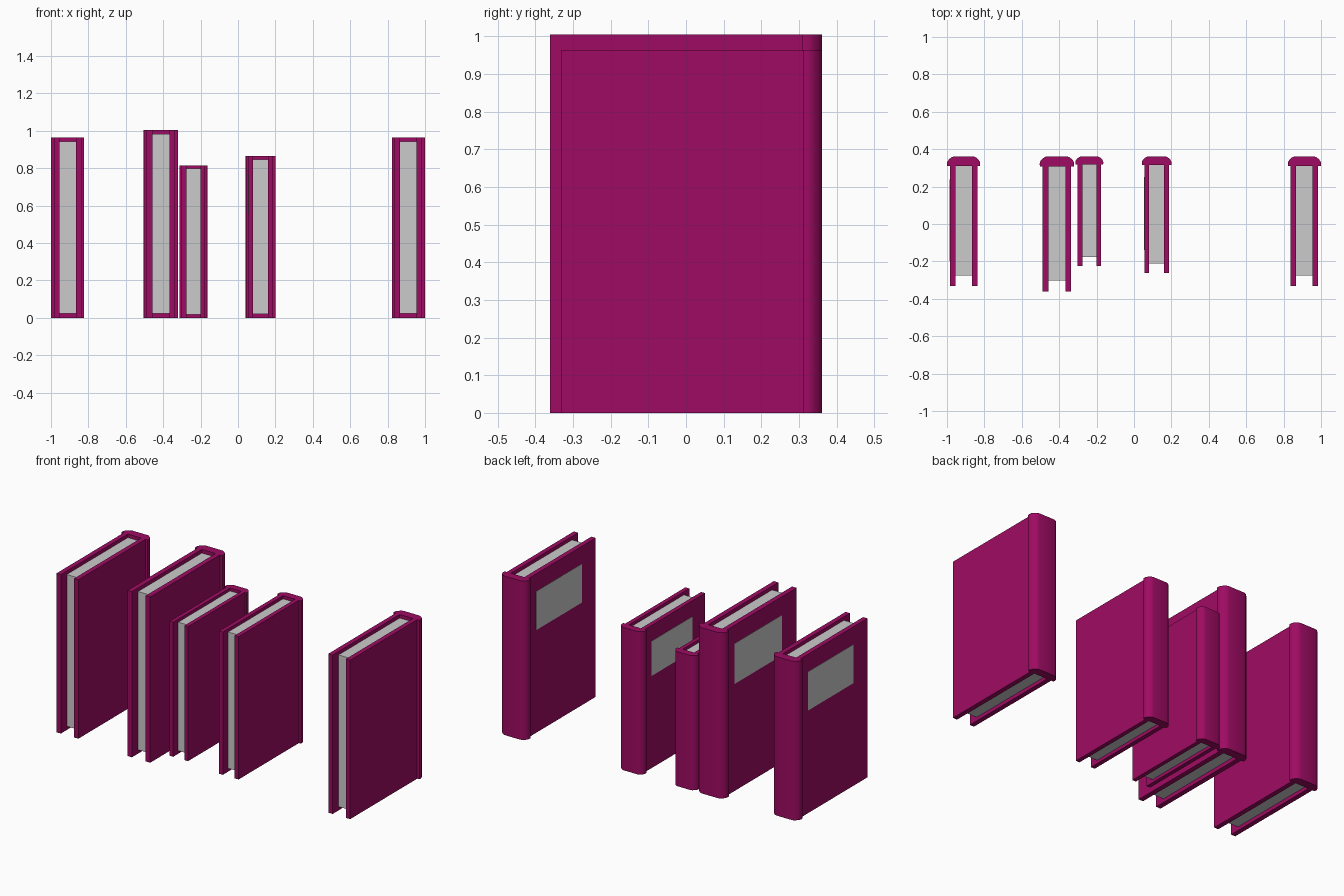
import bpy, bmesh

if "Cube" in bpy.data.objects:
    bpy.data.objects.remove(bpy.data.objects["Cube"])


def material(name, rgb):
    m = bpy.data.materials.new(name)
    m.diffuse_color = (*rgb, 1)
    m.use_nodes = True
    m.node_tree.nodes["Principled BSDF"].inputs["Base Color"].default_value = m.diffuse_color
    return m


magenta = material("magenta cover", (0.345, 0.0033, 0.125))
grey = material("paper grey", (0.6, 0.6, 0.6))

BACK = 0.3615  # every spine lines up at this y


def prism(name, outline, z0, z1, cx, s, mat, smooth=False):
    """Extrude an outline of (x, distance from spine back) points upwards."""
    bm = bmesh.new()
    low = [bm.verts.new((cx + x * s, BACK - d * s, z0 * s)) for x, d in outline]
    face = bm.faces.new(low)
    ext = bmesh.ops.extrude_face_region(bm, geom=[face])["geom"]
    for v in ext:
        if isinstance(v, bmesh.types.BMVert):
            v.co.z = z1 * s
    bmesh.ops.recalc_face_normals(bm, faces=bm.faces)
    me = bpy.data.meshes.new(name)
    bm.to_mesh(me)
    bm.free()
    ob = bpy.data.objects.new(name, me)
    bpy.context.collection.objects.link(ob)
    me.materials.append(mat)
    if smooth:
        bpy.ops.object.select_all(action='DESELECT')
        ob.select_set(True)
        bpy.context.view_layer.objects.active = ob
        bpy.ops.object.shade_smooth_by_angle(angle=0.8)
    return ob


def rect(x0, x1, d0, d1):
    return [(x0, d0), (x1, d0), (x1, d1), (x0, d1)]


# rounded spine: right half, mirrored for the left
half = [(0.052, 0.0), (0.064, 0.003), (0.075, 0.011), (0.085, 0.021),
        (0.091, 0.032), (0.092, 0.041), (0.091, 0.053), (0.046, 0.053)]
spine = half + [(-x, d) for x, d in reversed(half)]


def book(n, cx, s):
    prism(f"spine_{n}", spine, 0, 1, cx, s, magenta, True)
    prism(f"right_cover_{n}", rect(0.046, 0.076, 0.05, 0.72), 0, 1, cx, s, magenta)
    prism(f"left_cover_{n}", rect(-0.076, -0.046, 0.05, 0.72), 0, 1, cx, s, magenta)
    # page block sits a little inside the covers
    prism(f"pages_{n}", rect(-0.0465, 0.0465, 0.046, 0.661), 0.023, 0.978, cx, s, grey)
    # title plate on the left cover
    prism(f"label_{n}", rect(-0.078, -0.0755, 0.127, 0.58), 0.647, 0.89, cx, s, grey)


# centre x and height of each book
for i, (cx, s) in enumerate([(-0.911, 0.963), (-0.412, 1.004), (-0.239, 0.815),
                             (0.121, 0.865), (0.911, 0.963)], 1):
    book(i, cx, s)
